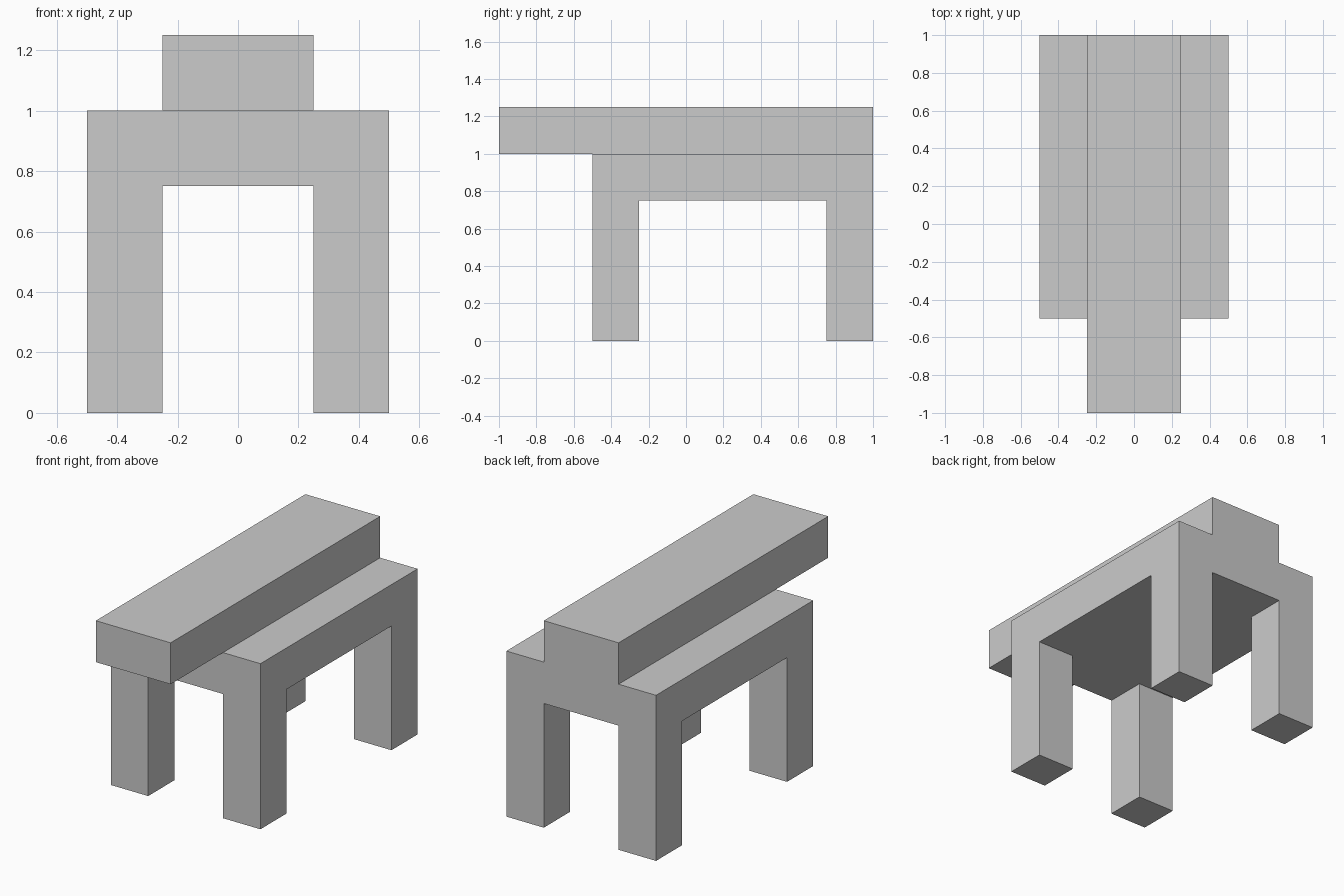
import bpy
import bmesh
from mathutils import Matrix, Vector

if "Cube" in bpy.data.objects:
    bpy.data.objects.remove(bpy.data.objects["Cube"])


def extrude(bm, pick, offset):
    """Extrude every face accepted by pick(centre, normal) along offset."""
    bm.normal_update()
    faces = [f for f in bm.faces if pick(f.calc_center_median(), f.normal)]
    out = bmesh.ops.extrude_face_region(bm, geom=faces)["geom"]
    verts = [v for v in out if isinstance(v, bmesh.types.BMVert)]
    bmesh.ops.translate(bm, verts=verts, vec=offset)
    # drop any source faces left inside the solid
    left = [f for f in faces if f.is_valid]
    if left:
        bmesh.ops.delete(bm, geom=left, context='FACES_ONLY')
    bmesh.ops.recalc_face_normals(bm, faces=bm.faces[:])


bm = bmesh.new()

# Table slab
bmesh.ops.create_cube(bm, size=1, matrix=Matrix.Translation((0, 0.25, 0.875))
                      @ Matrix.Diagonal((1, 1.5, 0.25, 1)))

# Cuts that mark out the leg corners and the beam strip
for co, no in (((-0.25, 0, 0), (1, 0, 0)), ((0.25, 0, 0), (1, 0, 0)),
               ((0, -0.25, 0), (0, 1, 0)), ((0, 0.75, 0), (0, 1, 0))):
    bmesh.ops.bisect_plane(bm, geom=bm.verts[:] + bm.edges[:] + bm.faces[:],
                           plane_co=co, plane_no=no)

# Four legs
extrude(bm, lambda c, n: n.z < -0.9 and abs(c.x) > 0.25 and abs(c.y - 0.25) > 0.5,
        Vector((0, 0, -0.75)))

# Top beam, then its front overhang
extrude(bm, lambda c, n: n.z > 0.9 and abs(c.x) < 0.1, Vector((0, 0, 0.25)))
extrude(bm, lambda c, n: n.y < -0.9 and c.z > 1.05, Vector((0, -0.5, 0)))

# Merge coplanar faces
bmesh.ops.dissolve_limit(bm, angle_limit=0.01, verts=bm.verts[:], edges=bm.edges[:])
bmesh.ops.recalc_face_normals(bm, faces=bm.faces[:])

mesh = bpy.data.meshes.new("table_with_beam")
bm.to_mesh(mesh)
bm.free()
bpy.context.collection.objects.link(bpy.data.objects.new("table_with_beam", mesh))
